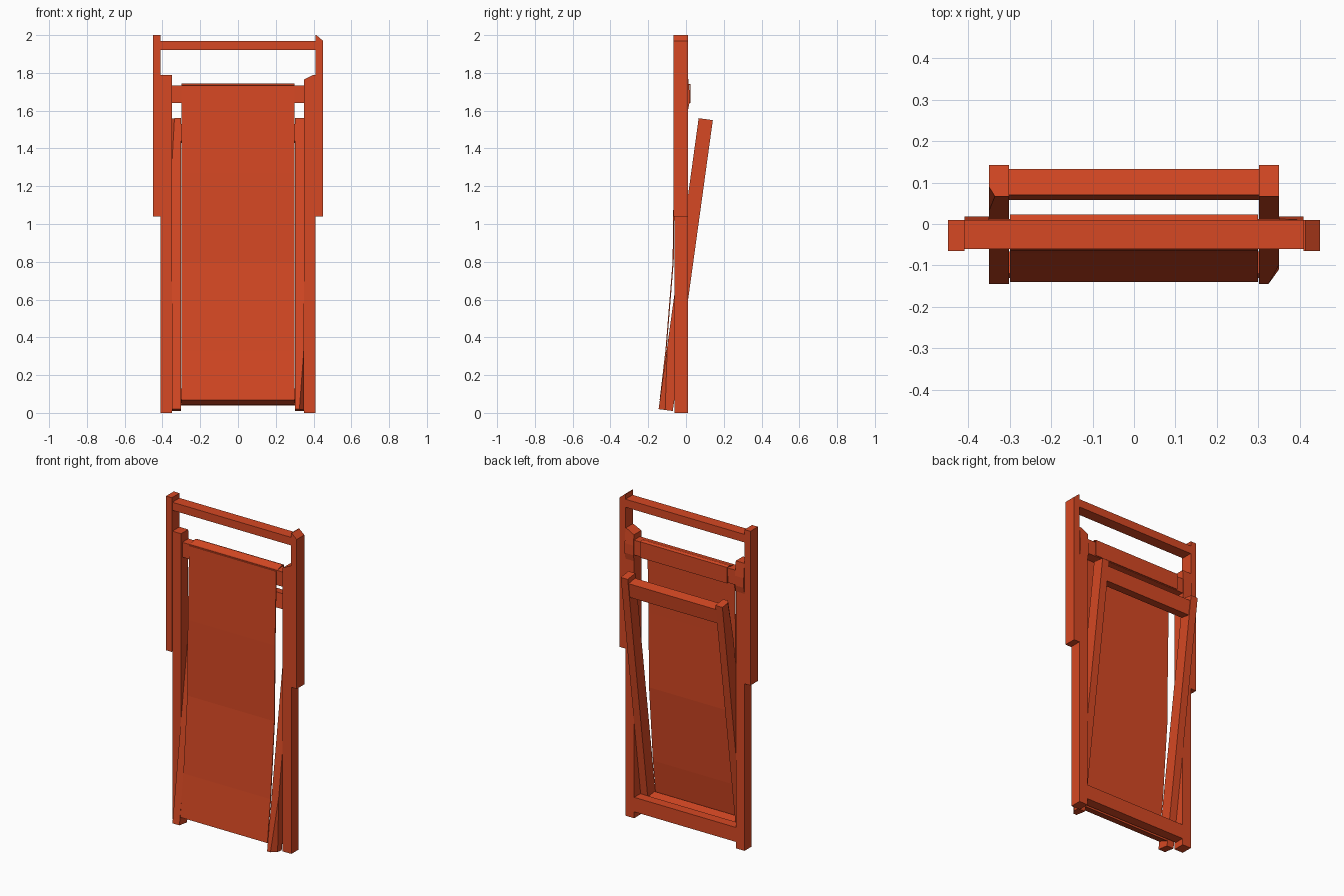
import bpy
import bmesh
from mathutils import Vector

cube = bpy.data.objects.get("Cube")
if cube:
    bpy.data.objects.remove(cube, do_unlink=True)

orange = bpy.data.materials.new("burnt orange")
orange.use_nodes = True
COLOUR = (0.67, 0.065, 0.017, 1)
orange.diffuse_color = COLOUR
orange.node_tree.nodes["Principled BSDF"].inputs["Base Color"].default_value = COLOUR


def finish(name, bm):
    bmesh.ops.recalc_face_normals(bm, faces=bm.faces)
    mesh = bpy.data.meshes.new(name)
    bm.to_mesh(mesh)
    bm.free()
    mesh.materials.append(orange)
    obj = bpy.data.objects.new(name, mesh)
    bpy.context.collection.objects.link(obj)
    return obj


def beam(name, x0, x1, profile, cuts=()):
    """Extrude a (y, z) profile along x, then trim corners.
    Each cut is three points on a plane, plus a point on the side to remove."""
    bm = bmesh.new()
    face = bm.faces.new([bm.verts.new((x0, y, z)) for y, z in profile])
    ext = bmesh.ops.extrude_face_region(bm, geom=[face])
    moved = [g for g in ext["geom"] if isinstance(g, bmesh.types.BMVert)]
    bmesh.ops.translate(bm, verts=moved, vec=(x1 - x0, 0, 0))
    for a, b, c, outside in cuts:
        a, b, c, outside = map(Vector, (a, b, c, outside))
        normal = (b - a).cross(c - a).normalized()
        if normal.dot(outside - a) < 0:
            normal = -normal
        geom = bm.verts[:] + bm.edges[:] + bm.faces[:]
        bmesh.ops.bisect_plane(bm, geom=geom, plane_co=a, plane_no=normal,
                               clear_outer=True)
        bmesh.ops.holes_fill(bm, edges=bm.edges[:], sides=0)
    return finish(name, bm)


def rect(y0, y1, z0, z1):
    return [(y0, z0), (y1, z0), (y1, z1), (y0, z1)]


# Small uneven trims on individual timbers
post_trim = [((.415, 0, 2), (.45, 0, 1.97), (.415, 1, 2), (.45, 0, 2))]
rail_trim = [((.35, 0, 1.765), (.41, 0, 1.795), (.35, 1, 1.765), (.35, 0, 1.9))]
left_leg_trim = [((.325, -.145, .02), (.35, -.11, .02), (.35, -.099, .36),
                  (.36, -.16, .02))]
right_leg_trim = [((-.335, .065, 1.56), (-.35, .09, 1.56), (-.35, .03, 1.3),
                   (-.36, .05, 1.56))]

# Outer rails (swelling slightly at the upper joint), side posts, crossed legs
rail = [(-.06, 0), (.01, 0), (.01, 1.6), (.018, 1.64), (.018, 1.7),
        (.01, 1.79), (-.06, 1.79)]
leg = [(-.145, .02), (-.07, .01), (.142, 1.55), (.067, 1.56)]
for side, s in (("left", 1), ("right", -1)):
    left = s > 0
    beam(side + "_outer_rail", s * .35, s * .41, rail, rail_trim if left else ())
    beam(side + "_arm_post", s * .41, s * .45, rect(-.065, .01, 1.04, 2),
         post_trim if left else ())
    beam(side + "_inner_leg", s * .302, s * .35, leg,
         left_leg_trim if left else right_leg_trim)

# Cross bars
beam("top_bar", -.412, .412, rect(-.06, .01, 1.92, 1.97))
beam("upper_cross_bar", -.352, .352, rect(-.048, .012, 1.64, 1.732))
beam("lower_cross_bar", -.352, .352, rect(-.05, .01, .04, .13))
beam("leg_top_bar", -.305, .305,
     [(.07, 1.53), (.133, 1.52), (.121, 1.43), (.058, 1.44)])
beam("leg_bottom_bar", -.305, .305,
     [(-.13, .07), (-.075, .055), (-.066, .12), (-.12, .13)])

# Fabric sling, wrapped round the upper cross bar and the bottom leg bar
path = [(.02, 1.64), (.021, 1.738), (.006, 1.742), (-.05, 1.725), (-.062, 1.27),
        (-.068, .8), (-.106, .33), (-.137, .07), (-.068, .043), (-.062, .12)]
bm = bmesh.new()
rows = [[bm.verts.new((x, y, z)) for x in (-.3, .3)] for y, z in path]
for low, high in zip(rows, rows[1:]):
    bm.faces.new((low[0], low[1], high[1], high[0]))
sling = finish("fabric_sling", bm)
solid = sling.modifiers.new("thickness", "SOLIDIFY")
solid.thickness = 0.006
solid.offset = 0
